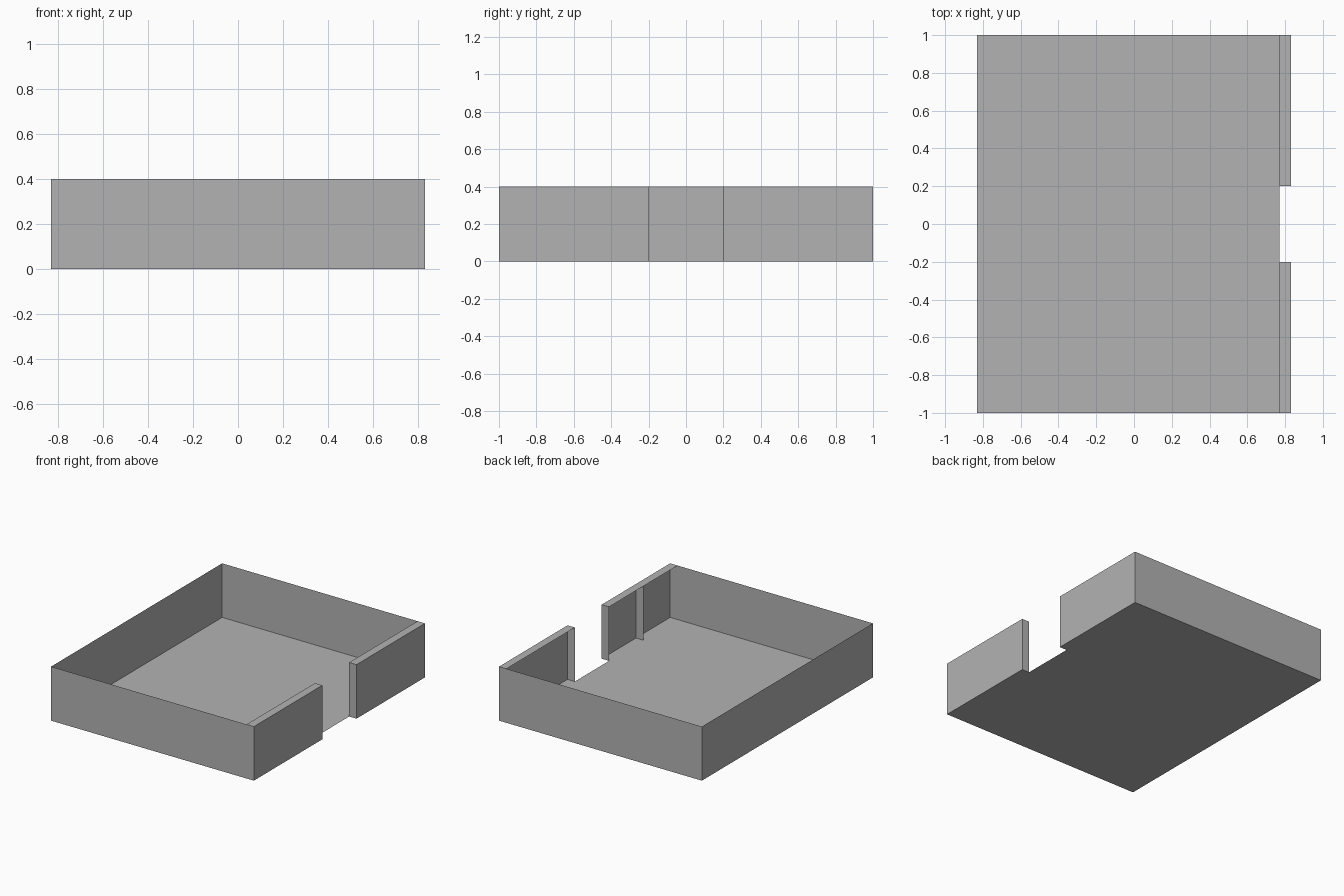
import bpy

if "Cube" in bpy.data.objects:
    bpy.data.objects.remove(bpy.data.objects["Cube"])

X, Y, H = 0.83, 1.0, 0.40      # half width, half depth, wall height
XI, GAP = 0.77, 0.20           # inner edge of the entry wall, half opening

grey = bpy.data.materials.new("grey")
grey.diffuse_color = (0.45, 0.45, 0.45, 1)
grey.use_nodes = True
grey.node_tree.nodes["Principled BSDF"].inputs["Base Color"].default_value = grey.diffuse_color


def sheet(name, verts, faces):
    me = bpy.data.meshes.new(name)
    me.from_pydata(verts, [], faces)
    me.materials.append(grey)
    ob = bpy.data.objects.new(name, me)
    bpy.context.collection.objects.link(ob)
    return ob


def upright(name, a, b):
    """Thin vertical panel from a to b, facing right of the direction a -> b."""
    return sheet(name, [(*a, 0), (*b, 0), (*b, H), (*a, H)], [(0, 1, 2, 3)])


def flat(name, x0, x1, y0, y1, z, up=True):
    quad = (0, 1, 2, 3) if up else (3, 2, 1, 0)
    return sheet(name, [(x0, y0, z), (x1, y0, z), (x1, y1, z), (x0, y1, z)], [quad])


# floor, notched at the opening
flat("floor", -X, XI, -Y, Y, 0)

# three thin outer walls
upright("front_wall", (-X, -Y), (X, -Y))
upright("back_wall", (X, Y), (-X, Y))
upright("left_wall", (-X, Y), (-X, -Y))

# entry wall on the right: outer face, top ledge, floor strip and end cap per side
for side, y0, y1 in (("front", -Y, -GAP), ("back", GAP, Y)):
    upright(side + "_entry_panel", (X, y0), (X, y1))
    flat(side + "_entry_ledge", XI, X, y0, y1, H)
    flat(side + "_entry_floor", XI, X, y0, y1, 0)
upright("front_end_cap", (X, -GAP), (XI, -GAP))
upright("back_end_cap", (XI, GAP), (X, GAP))

# single rib inside the front half of the entry wall
upright("inner_rib", (X, -0.6), (XI, -0.6))
